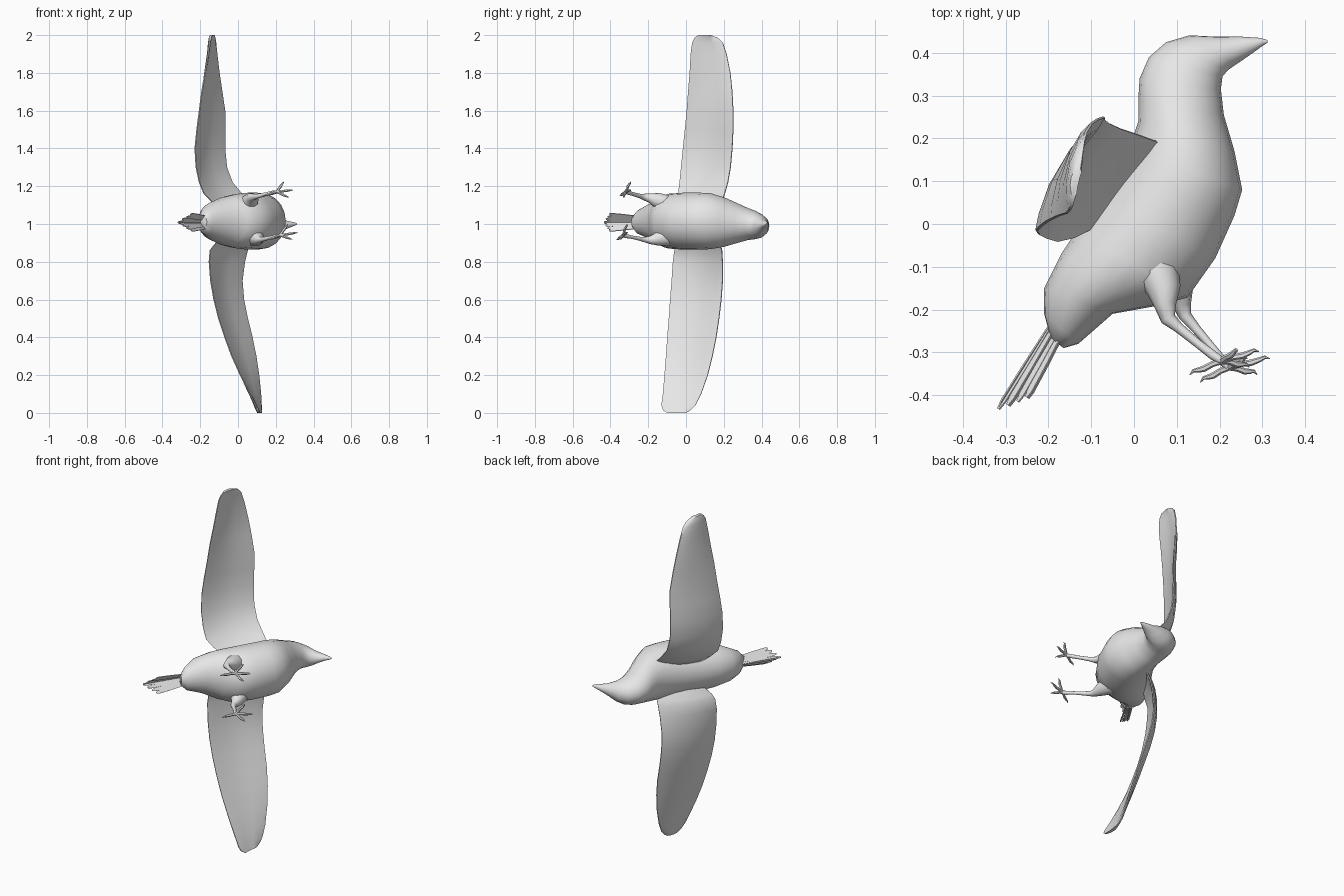
import bpy, bmesh, math
from mathutils import Vector

grey = bpy.data.materials.new("plain_grey")
grey.diffuse_color = (0.8, 0.8, 0.8, 1)


def loft(name, chains, angle=50):
    """Skin one or more chains of closed rings into a capped object."""
    bm = bmesh.new()
    for rings in chains:
        rows = [[bm.verts.new(p) for p in ring] for ring in rings]
        n = len(rows[0])
        for a, b in zip(rows, rows[1:]):
            for i in range(n):
                j = (i + 1) % n
                bm.faces.new((a[i], a[j], b[j], b[i]))
        bm.faces.new(rows[0][::-1])
        bm.faces.new(rows[-1])
    bmesh.ops.recalc_face_normals(bm, faces=bm.faces[:])
    me = bpy.data.meshes.new(name)
    bm.to_mesh(me)
    bm.free()
    me.materials.append(grey)
    ob = bpy.data.objects.new(name, me)
    bpy.context.collection.objects.link(ob)
    bpy.ops.object.select_all(action='DESELECT')
    bpy.context.view_layer.objects.active = ob
    ob.select_set(True)
    bpy.ops.object.shade_smooth_by_angle(angle=math.radians(angle))
    return ob


def tube(points, n=8):
    """Rings along a path of (x, y, z, radius)."""
    pts = [Vector(p[:3]) for p in points]
    rings = []
    for k, p in enumerate(points):
        d = (pts[min(k + 1, len(pts) - 1)] - pts[max(k - 1, 0)]).normalized()
        u = d.cross(Vector((0, 0, 1))).normalized()
        v = d.cross(u)
        rings.append([pts[k] + p[3] * (u * math.cos(t) + v * math.sin(t))
                      for t in (2 * math.pi * i / n for i in range(n))])
    return rings


# Body, head and beak: back point, belly point, half width, lateral centre
body = [
    (-.195, -.265, -.165, -.29, .03, 1.01),
    (-.21, -.21, -.13, -.28, .065, 1.01),
    (-.21, -.15, -.05, -.21, .10, 1.015),
    (-.17, -.07, .05, -.192, .13, 1.015),
    (-.13, -.01, .125, -.172, .145, 1.015),
    (-.08, .06, .19, -.08, .151, 1.015),
    (-.04, .12, .235, .02, .151, 1.015),
    (-.01, .18, .253, .08, .148, 1.015),
    (.01, .24, .235, .17, .13, 1.01),
    (.01, .29, .21, .255, .105, 1.005),
    (.013, .34, .203, .315, .085, 1.0),
    (.035, .39, .207, .345, .075, .995),
    (.075, .425, .22, .36, .064, .99),
    (.13, .441, .237, .372, .05, .99),
    (.19, .438, .255, .384, .033, .992),
    (.25, .438, .278, .40, .019, .997),
    (.295, .435, .303, .418, .009, 1.0),
    (.312, .43, .312, .424, .003, 1.0)]
rings = []
for bx, by, fx, fy, w, zc in body:
    c = Vector(((bx + fx) / 2, (by + fy) / 2, zc))
    u = Vector(((fx - bx) / 2, (fy - by) / 2, 0))
    rings.append([c + u * math.cos(t) + Vector((0, 0, w * math.sin(t)))
                  for t in (2 * math.pi * i / 20 for i in range(20))])
loft("body", [rings])


# Wings: height, leading edge x y, trailing edge x y
def wing(name, stations):
    ts = (0, .12, .35, .65, .88, 1)
    hs = (.003, .009, .010, .009, .007, .003)
    rings = []
    for z, lx, ly, tx, ty in stations:
        lead, chord = Vector((lx, ly, z)), Vector((tx - lx, ty - ly, 0))
        nrm = Vector((chord.y, -chord.x, 0)).normalized()
        camber = .08 * chord.length
        mid = [lead + chord * t + nrm * camber * math.sin(math.pi * t) for t in ts]
        rings.append([m + nrm * h for m, h in zip(mid, hs)]
                     + [m - nrm * h for m, h in reversed(list(zip(mid, hs)))])
    loft(name, [rings])


wing("upper_wing", [
    (1.09, .085, .17, -.10, -.01),
    (1.12, .06, .19, -.14, -.03),
    (1.16, .02, .205, -.18, -.04),
    (1.22, -.03, .222, -.205, -.033),
    (1.30, -.06, .236, -.222, -.025),
    (1.40, -.07, .245, -.228, -.015),
    (1.50, -.07, .25, -.218, -.005),
    (1.60, -.07, .25, -.205, .005),
    (1.70, -.085, .245, -.192, .012),
    (1.80, -.10, .235, -.175, .02),
    (1.90, -.112, .215, -.158, .025),
    (1.96, -.118, .195, -.15, .033),
    (1.985, -.122, .17, -.145, .045),
    (2.0, -.128, .13, -.14, .065)])
wing("lower_wing", [
    (.93, .085, .17, -.09, -.03),
    (.885, .06, .185, -.13, -.055),
    (.86, .05, .19, -.148, -.06),
    (.80, .035, .194, -.153, -.068),
    (.70, .022, .194, -.145, -.075),
    (.60, .03, .187, -.128, -.083),
    (.50, .05, .175, -.103, -.09),
    (.40, .075, .16, -.07, -.098),
    (.30, .095, .14, -.033, -.105),
    (.20, .11, .115, .012, -.113),
    (.10, .12, .08, .062, -.122),
    (.04, .123, .05, .095, -.13),
    (.015, .123, .025, .108, -.122),
    (0, .122, .0, .115, -.10)])

# Tail: a roof-shaped fan of thin feathers, ridge along the back
along = Vector((-.53, -.85, 0))
down = Vector((.85, -.53, 0))
feathers = []
for side in (-1, 1):
    across = (down * .6 + Vector((0, 0, side * .8))).normalized()
    lift = along.cross(across).normalized() * .002
    for k in range(4):
        root = Vector((-.195, -.235, 1.008)) + across * (.002 + .011 * k) + down * .004 * k
        length = .232 - .019 * k
        way = (along + across * .035 * k).normalized()
        chain = []
        for f, w in ((0, .006), (.5, .009), (.9, .009), (1, .004)):
            c = root + way * length * f + lift * (k % 2)
            chain.append([c - across * w - lift, c + across * w - lift,
                          c + across * w + lift, c - across * w + lift])
        feathers.append(chain)
loft("tail_feathers", feathers, 30)


# Legs: thigh, shank and four clawed toes
def leg(name, path, toes):
    loft(name, [tube(path, 10)])
    ankle = Vector(path[-1][:3])
    chains = []
    for tip in toes:
        end = Vector(tip)
        pts = []
        for f, rise, r in ((-.05, 0, .008), (.3, .002, .007), (.55, .0, .0075),
                           (.75, .003, .006), (.88, .006, .004), (1, 0, .001)):
            p = ankle.lerp(end, f)
            pts.append((p.x, p.y + rise, p.z, r))
        chains.append(tube(pts, 6))
    loft(name + "_toes", chains)


leg("upper_leg",
    [(.05, -.10, 1.10, .055), (.07, -.155, 1.128, .04), (.073, -.19, 1.138, .026),
     (.08, -.222, 1.143, .018), (.105, -.243, 1.148, .012), (.15, -.28, 1.158, .010),
     (.185, -.307, 1.166, .011), (.205, -.32, 1.17, .009)],
    [(.13, -.353, 1.148), (.292, -.298, 1.18), (.243, -.297, 1.225), (.27, -.335, 1.14)])
leg("lower_leg",
    [(.08, -.10, .935, .055), (.105, -.155, .92, .036), (.112, -.19, .915, .022),
     (.12, -.215, .917, .015), (.145, -.245, .922, .011), (.18, -.285, .93, .009),
     (.205, -.318, .936, .011), (.222, -.335, .94, .009)],
    [(.155, -.37, .915), (.318, -.315, .955), (.265, -.315, 1.0), (.288, -.352, .918)])
